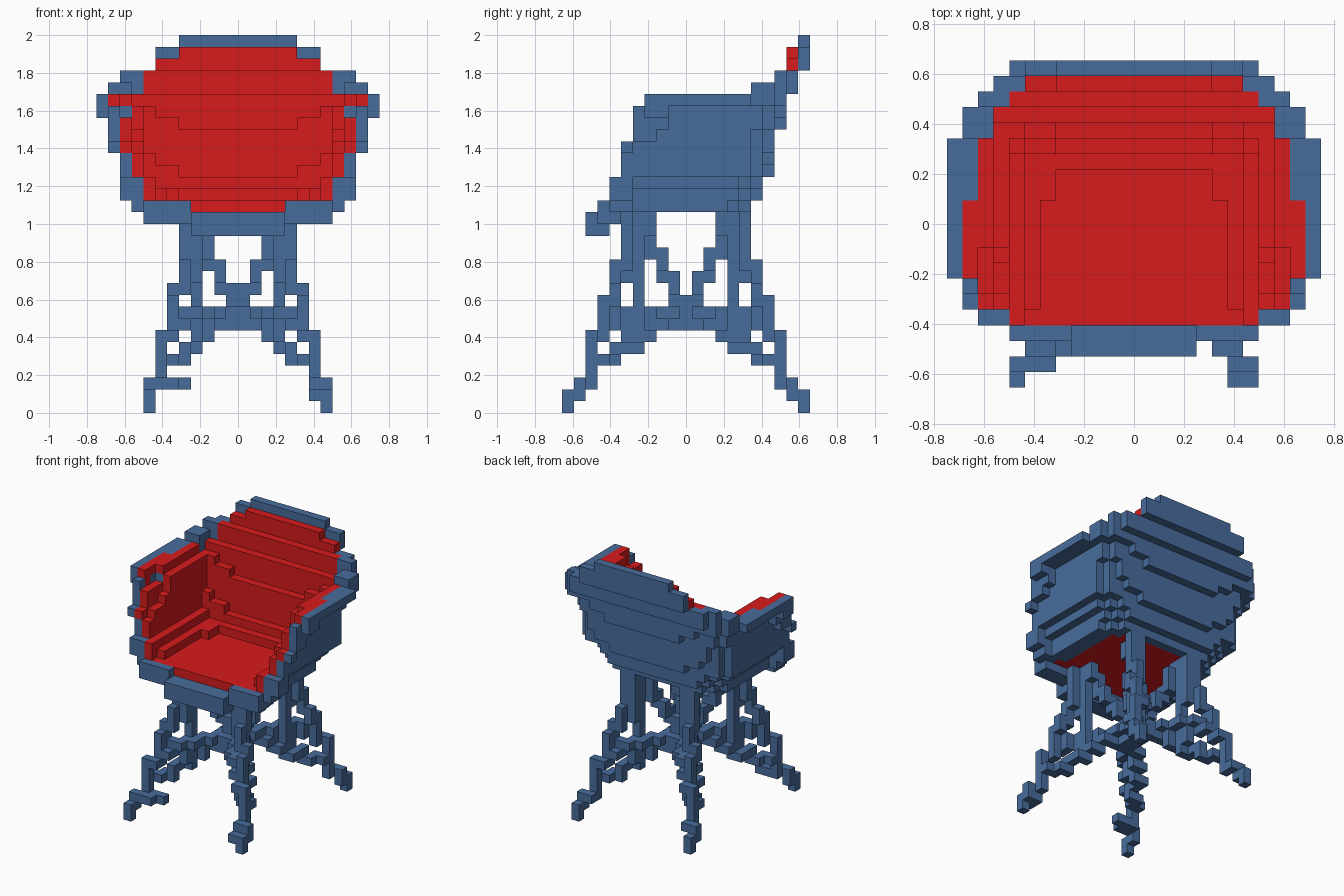
import bpy
import bmesh
from mathutils import Vector

if "Cube" in bpy.data.objects:
    bpy.data.objects.remove(bpy.data.objects["Cube"], do_unlink=True)

U = 2 / 32          # edge length of one block
DEPTH = 21          # blocks from front to back
FLOOR = 17          # layer of the seat floor


def make_material(name, color):
    mat = bpy.data.materials.new(name)
    mat.use_nodes = True
    mat.diffuse_color = color
    mat.node_tree.nodes["Principled BSDF"].inputs["Base Color"].default_value = color
    return mat


blue = make_material("slate blue", (0.064, 0.15, 0.33, 1))
red = make_material("cushion red", (0.68, 0.011, 0.012, 1))

shell, lining, front_rim, legs = set(), set(), set(), set()


def block(cells, x0, x1, y0, y1, z0, z1):
    """Fill x0..x1 and its mirror image on the other side; ends are exclusive."""
    for x in range(x0, x1):
        for y in range(y0, y1):
            for z in range(z0, z1):
                cells.update({(x, y, z), (-1 - x, y, z)})


# Tub layers: front, end of flared rim, (outer, hollow, blue) widths of the rim and of the wall
lower = (5, 7, (10, 8, 1), (10, 8, 1))
layers = {
    FLOOR: (4, 6, (9, 0, 2), (8, 0, 2)),
    18: (4, 6, (10, 6, 2), (8, 6, 1)),
    19: (4, 6, (10, 7, 2), (9, 7, 1)),
    20: lower,
    21: lower,
    22: (5, 6, (11, 9, 1), (10, 8, 1)),
    23: (6, 8, (11, 9, 1), (10, 8, 1)),
    24: (6, 9, (11, 9, 1), (10, 8, 1)),
    25: (6, 9, (12, 10, 1), (10, 8, 1)),
    26: (7, 9, (12, 10, 1), (12, 9, 1)),
    27: (16, 16, (11, 9, 2), (11, 9, 2)),
    28: (18, 18, (11, 0, 2), (11, 0, 2)),
}
corner_cap = {6: 11, 16: 11, 17: 11, 18: 10, 19: 9}


def back_row(x, z):
    """Last row of the leaning backrest; its steps rise towards the sides."""
    if z >= 27:
        return 19
    if z == FLOOR:
        return 15
    level = z - (0 if x < 5 else 1 if x < 7 else 2)
    return 16 if level < 20 else 17 if level < 24 else 18


def widths(y, z):
    front, rim_end, rim, wall = layers[z]
    outer, hollow, thick = rim if y < rim_end else wall
    outer -= max(0, 2 - (back_row(0, z) - y))
    if z == 18 and y == front:
        hollow += 1
    if z == 26 and y >= 12:
        thick += 1
    return min(outer, corner_cap.get(y, outer)), hollow, thick


def inside(x, y, z):
    return y <= back_row(x, z) and x < widths(y, z)[0]


def is_hollow(x, y, z):
    face = back_row(x, z) - 1
    if z == 18:
        face = 14 if x < 5 else 12
    return x < widths(y, z)[1] and y < face


for z, layer in layers.items():
    for y in range(layer[0], DEPTH):
        for x in range(12):
            if inside(x, y, z) and not is_hollow(x, y, z):
                outer, _, thick = widths(y, z)
                is_shell = x >= outer - thick or not inside(x, y + 1, z)
                (shell if is_shell else lining).update({(x, y, z), (-1 - x, y, z)})

# Top of the backrest
block(lining, 0, 7, 19, 20, 29, 30)
block(lining, 0, 5, 19, 20, 30, 31)
block(shell, 0, 7, 20, 21, 29, 31)
block(shell, 0, 5, 20, 21, 31, 32)

# Rim along the front of the seat
block(front_rim, 0, 4, 2, 4, 15, 17)
block(front_rim, 4, 8, 3, 4, 16, 18)
block(front_rim, 4, 8, 4, 5, 16, 17)


def leg_cell(x, y, z):
    """One block repeated on all four legs."""
    for a in (x, -1 - x):
        for b in (y, DEPTH - 1 - y):
            legs.add((a, b, z))


def strut(*points):
    """Stepped bar through the given block positions."""
    for a, b in zip(points, points[1:]):
        start, end = Vector(a), Vector(b)
        steps = int(max(abs(c) for c in end - start))
        last = None
        for i in range(steps + 1):
            p = tuple(int(round(c)) for c in start.lerp(end, i / steps))
            if last:
                # Fill the corner so that neighbouring blocks share faces
                leg_cell(p[0], last[1], last[2])
                leg_cell(p[0], p[1], last[2])
            leg_cell(*p)
            last = p


# Outer legs, splayed towards the feet
strut((7, 0, 0), (7, 0, 1), (7, 1, 2), (6, 2, 3), (6, 2, 6),
      (5, 3, 7), (5, 3, 9), (5, 4, 10), (4, 4, 11), (4, 5, 13), (4, 5, 16))
# Inner rail beside each leg
strut((3, 5, 16), (3, 5, 11))
strut((3, 6, 16), (3, 6, 8), (3, 5, 6))
# Upper struts curving in to the hub
strut((3, 7, 16), (2, 7, 13), (2, 8, 12), (1, 8, 11), (1, 9, 10), (0, 9, 10))
# Lower struts from the hub out to the legs
strut((0, 10, 8), (1, 8, 7), (3, 6, 5), (5, 3, 4), (6, 2, 4))
# Level braces
strut((5, 3, 7), (3, 5, 8), (1, 8, 8))
# Uneven thickening of the front feet
legs.update({(6, 0, 1), (6, 1, 1), (6, 1, 2), (-6, 1, 2), (-6, 2, 2), (-5, 2, 2)})
# Central hub
block(legs, 0, 1, 8, 13, 7, 9)
block(legs, 0, 1, 9, 12, 9, 10)

# Turn each set of blocks into a mesh of its exposed faces
parts = [("tub_shell", shell, blue), ("seat_lining", lining, red),
         ("front_rim", front_rim, blue), ("splayed_legs", legs, blue)]
filled = shell | lining | front_rim | legs


def build(name, cells, mat):
    bm = bmesh.new()
    for cell in sorted(cells):
        for axis in range(3):
            for sign in (-1, 1):
                near = list(cell)
                near[axis] += sign
                if tuple(near) in filled:
                    continue
                normal, u, v = Vector(), Vector(), Vector()
                normal[axis] = sign
                u[(axis + 1) % 3] = 1
                v[(axis + 2) % 3] = sign
                center = Vector(cell) + Vector((0.5, 0.5 - DEPTH / 2, 0.5)) + normal / 2
                corners = [center + (u * a + v * b) / 2
                           for a, b in ((-1, -1), (1, -1), (1, 1), (-1, 1))]
                face = bm.faces.new([bm.verts.new(c * U) for c in corners])
                # Undersides above the seat floor belong to the blue outside
                face.material_index = int(normal.z < 0 and cell[2] > FLOOR)
    bmesh.ops.remove_doubles(bm, verts=bm.verts, dist=U / 100)
    mesh = bpy.data.meshes.new(name)
    bm.to_mesh(mesh)
    bm.free()
    mesh.materials.append(mat)
    mesh.materials.append(blue)
    bpy.context.scene.collection.objects.link(bpy.data.objects.new(name, mesh))


for part in parts:
    build(*part)
